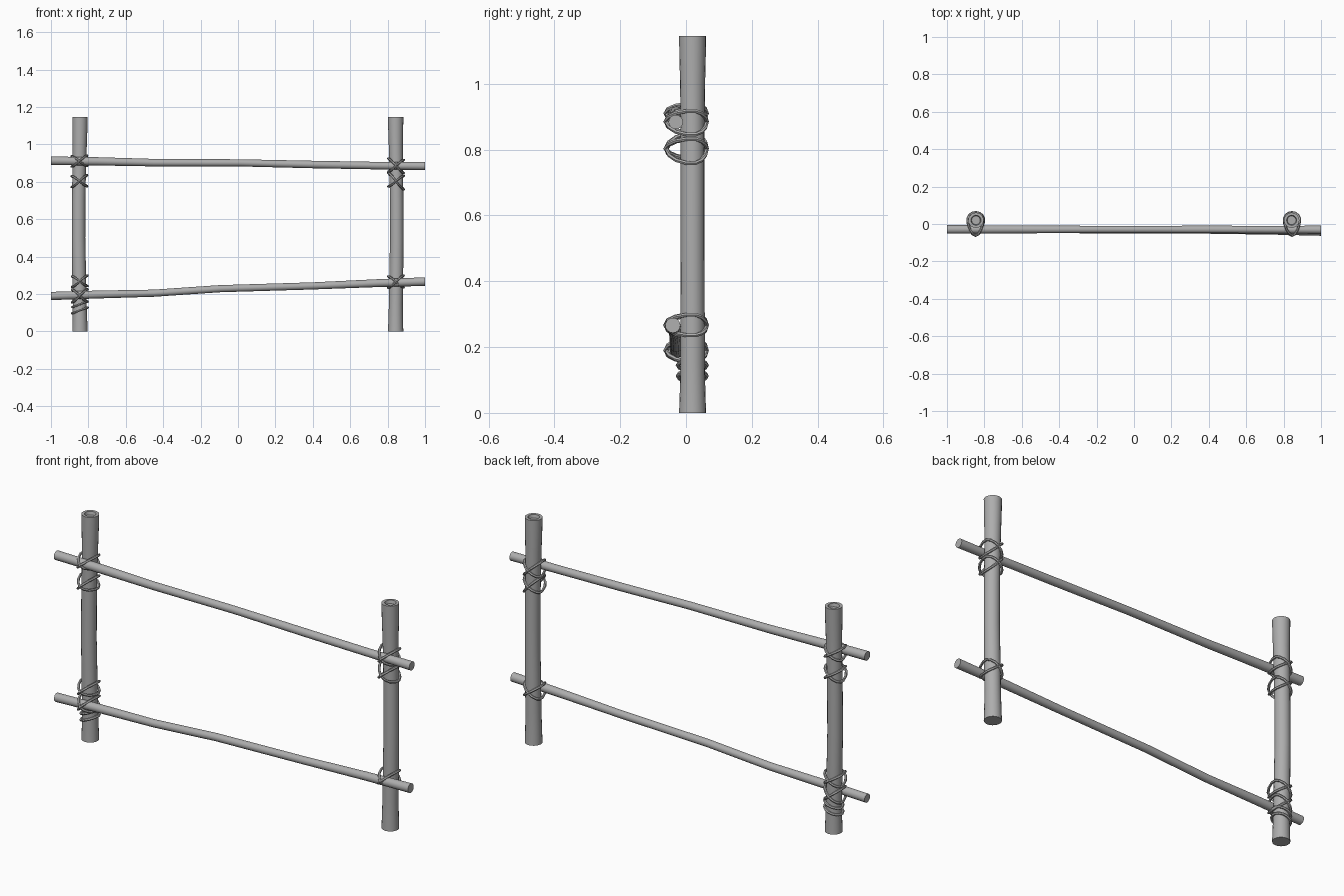
import bpy
import bmesh
import math
from mathutils import Vector

cube = bpy.data.objects.get("Cube")
if cube:
    bpy.data.objects.remove(cube, do_unlink=True)

grey = bpy.data.materials.new("plain grey")
grey.use_nodes = True
colour = (0.42, 0.42, 0.42, 1)
grey.diffuse_color = colour
grey.node_tree.nodes["Principled BSDF"].inputs["Base Color"].default_value = colour


def sweep(name, points, sides, ref, closed=False, cup=False):
    """Skin a round tube through (x, y, z, radius) points."""
    bm = bmesh.new()
    centres = [Vector(p[:3]) for p in points]
    n = len(points)
    rings = []
    for i, c in enumerate(centres):
        if closed:
            tangent = centres[(i + 1) % n] - centres[i - 1]
        else:
            tangent = centres[min(i + 1, n - 1)] - centres[max(i - 1, 0)]
        u = tangent.cross(Vector(ref)).normalized()
        v = tangent.cross(u).normalized()
        ring = []
        for k in range(sides):
            a = math.tau * k / sides
            ring.append(bm.verts.new(c + points[i][3] * (u * math.cos(a) + v * math.sin(a))))
        rings.append(ring)
    for i in range(n if closed else n - 1):
        r, s = rings[i], rings[(i + 1) % n]
        for k in range(sides):
            m = (k + 1) % sides
            bm.faces.new((r[k], r[m], s[m], s[k]))
    if not closed:
        bm.faces.new(rings[0])
        top = bm.faces.new(rings[-1])
    bmesh.ops.recalc_face_normals(bm, faces=bm.faces)
    if cup:
        # Hollowed end with a flat rim
        bmesh.ops.inset_region(bm, faces=[top], thickness=0.014)
        bmesh.ops.inset_region(bm, faces=[top], thickness=0.004, depth=-0.016)
    mesh = bpy.data.meshes.new(name)
    bm.to_mesh(mesh)
    bm.free()
    mesh.materials.append(grey)
    obj = bpy.data.objects.new(name, mesh)
    bpy.context.collection.objects.link(obj)
    bpy.ops.object.select_all(action='DESELECT')
    obj.select_set(True)
    bpy.context.view_layer.objects.active = obj
    bpy.ops.object.shade_smooth_by_angle(angle=math.radians(40))
    return obj


def rope(name, x, z, rise, front=0.083, turn=0.0):
    """Tilted teardrop loop around a post, reaching forward over the rail."""
    points = []
    steps = 14
    for i in range(steps):
        a = math.tau * i / steps
        c, s = math.cos(a), math.sin(a)
        width = 0.043 * (1 - 0.22 * max(c, 0) * (front > 0.06))
        y = 0.02 - (front if c > 0 else 0.043) * c
        points.append((x + width * s, y, z + rise * s + turn * c, 0.0065))
    sweep(name, points, 6, (0, 0, 1), closed=True)


# Posts, slightly bowed and waisted
for name, x, bow in (("right_post", -0.845, -0.008), ("left_post", 0.843, 0.006)):
    levels = [(0, 0.041), (0.06, 0.039), (0.15, 0.037), (0.3, 0.037), (0.5, 0.036),
              (0.7, 0.036), (0.85, 0.036), (1.0, 0.038), (1.08, 0.040), (1.145, 0.041)]
    path = [(x + bow * math.sin(math.pi * z / 1.145) ** 2, 0.02, z, r) for z, r in levels]
    sweep(name, path, 20, (1, 0, 0), cup=True)

# Rails, a little uneven along their length
sweep("upper_rail", [(-1, -0.029, 0.912, 0.023), (-0.75, -0.029, 0.909, 0.022),
                     (-0.45, -0.029, 0.902, 0.020), (0, -0.029, 0.901, 0.019),
                     (0.4, -0.029, 0.892, 0.020), (0.75, -0.030, 0.886, 0.020),
                     (1, -0.031, 0.884, 0.022)], 16, (0, 0, 1))
sweep("lower_rail", [(-1, -0.028, 0.189, 0.022), (-0.75, -0.029, 0.197, 0.021),
                     (-0.45, -0.030, 0.204, 0.019), (-0.1, -0.031, 0.228, 0.019),
                     (0.4, -0.033, 0.243, 0.019), (0.75, -0.036, 0.258, 0.021),
                     (1, -0.040, 0.266, 0.023)], 16, (0, 0, 1))

# Crossed lashings: post x, height, rise of each strand
lashings = [
    ("upper_right", -0.848, 0.910, 0.030, -0.027),
    ("upper_right_spare", -0.848, 0.803, 0.033, -0.028),
    ("upper_left", 0.845, 0.885, 0.033, -0.040),
    ("upper_left_spare", 0.845, 0.803, 0.030, -0.045),
    ("lower_right_spare", -0.846, 0.268, 0.032, -0.027),
    ("lower_right", -0.846, 0.190, 0.036, -0.034),
    ("lower_left", 0.844, 0.265, 0.034, -0.030),
]
for name, x, z, rise_a, rise_b in lashings:
    rope(name + "_lashing_a", x, z, rise_a)
    rope(name + "_lashing_b", x, z, rise_b, front=0.079)

# Snug turns below the lower right joint
for i, z in enumerate((0.112, 0.145)):
    rope("snug_turn_" + str(i + 1), -0.845, z, 0.016, front=0.045)
